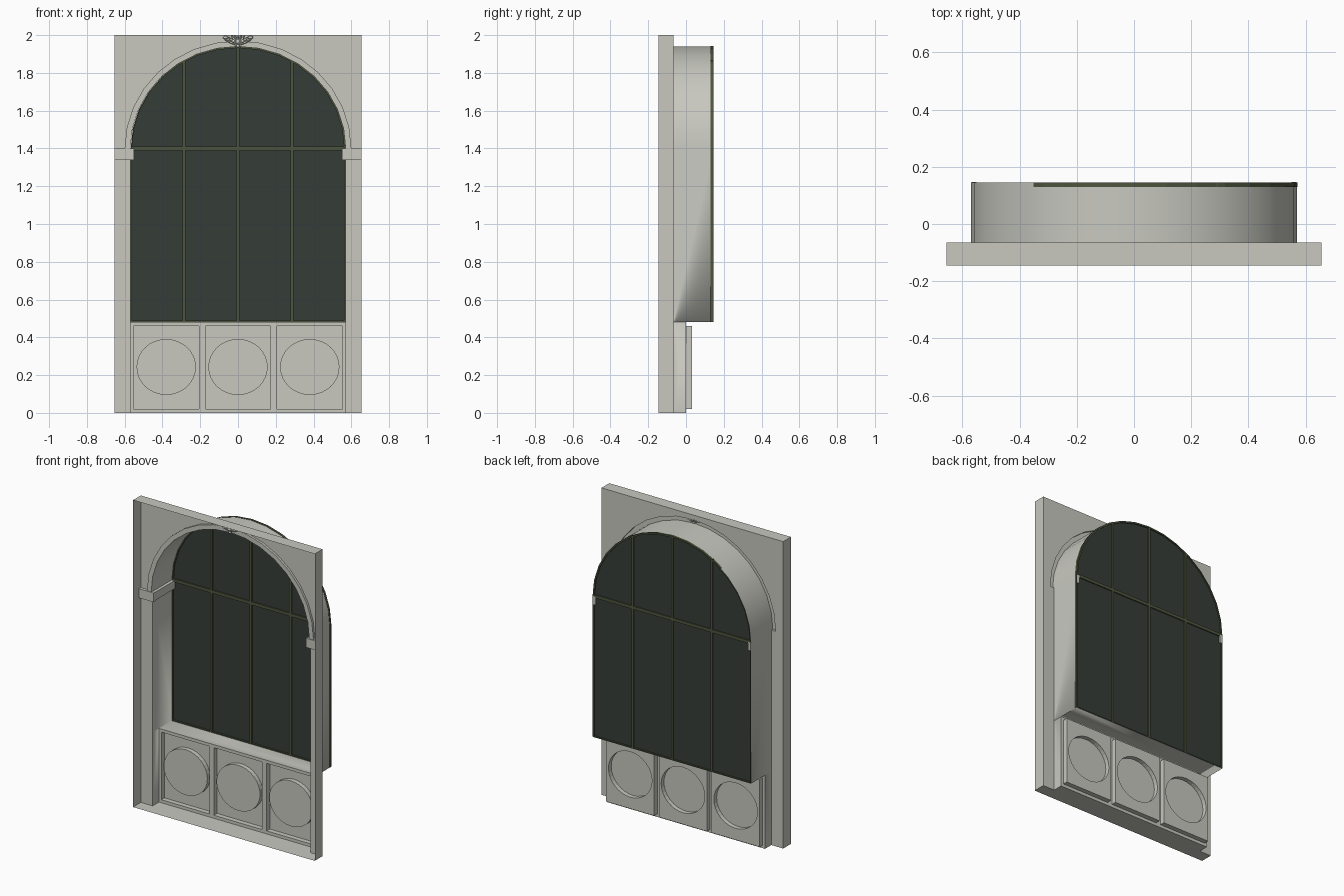
import bpy, bmesh, math
from mathutils import Matrix, Vector

if "Cube" in bpy.data.objects:
    bpy.data.objects.remove(bpy.data.objects["Cube"])


def material(name, rgb):
    m = bpy.data.materials.new(name)
    m.diffuse_color = (*rgb, 1)
    m.use_nodes = True
    m.node_tree.nodes["Principled BSDF"].inputs["Base Color"].default_value = m.diffuse_color
    return m


STONE = material("pale_stone", (0.58, 0.58, 0.53))
GLASS = material("dark_glass", (0.036, 0.046, 0.037))
GREEN = material("olive_frame", (0.075, 0.09, 0.048))

W, FRONT, WALL, BACK = 0.655, -0.145, -0.065, 0.145
JAMB, SILL, SPRING = 0.57, 0.48, 1.40


def finish(name, bm, mat, smooth=False):
    bmesh.ops.remove_doubles(bm, verts=bm.verts, dist=1e-5)
    me = bpy.data.meshes.new(name)
    bm.to_mesh(me)
    bm.free()
    me.materials.append(mat)
    if smooth:
        for p in me.polygons:
            p.use_smooth = True
        me.set_sharp_from_angle(angle=math.radians(35))
    ob = bpy.data.objects.new(name, me)
    bpy.context.collection.objects.link(ob)
    return ob


def face(bm, pts):
    return bm.faces.new([bm.verts.new(p) for p in pts])


def at(profile, y):
    return [(x, y, z) for x, z in profile]


def loft(bm, rings, closed=False):
    """Quads between successive rings of equal length."""
    for a, b in zip(rings, rings[1:]):
        n = len(a)
        for i in range(n if closed else n - 1):
            j = (i + 1) % n
            face(bm, [a[i], a[j], b[j], b[i]])


def box(bm, x0, x1, y0, y1, z0, z1):
    m = Matrix.Translation(((x0 + x1) / 2, (y0 + y1) / 2, (z0 + z1) / 2))
    m = m @ Matrix.Diagonal((x1 - x0, y1 - y0, z1 - z0, 1))
    bmesh.ops.create_cube(bm, size=1, matrix=m)


def arch(rx, rz, start=0, end=180, n=16):
    """Arch from right to left, as (x, z) points."""
    out = []
    for i in range(n + 1):
        a = math.radians(start + (end - start) * i / n)
        out.append((rx * math.cos(a), SPRING + rz * math.sin(a)))
    return out


def opening(rx, rz, bottom):
    return [(rx, bottom)] + arch(rx, rz) + [(-rx, bottom)]


# wall sheet with arched opening, two mirrored halves
bm = bmesh.new()
for s in (1, -1):
    half = [(W, 0), (W, 2), (0, 2)] + arch(0.6, 0.57, 90, 0, 8)
    half += [(0.6, 1.37), (JAMB, 1.37), (JAMB, 0)]
    pts = [(s * x, WALL, z) for x, z in half]
    face(bm, pts[::-s])
finish("wall", bm, STONE)

# shallow box rim in front of the wall, and the floor ledge
bm = bmesh.new()
rect = [(-W, 0), (W, 0), (W, 2), (-W, 2)]
loft(bm, [at(rect, FRONT), at(rect, WALL)], True)
face(bm, [(-JAMB, WALL, 0), (JAMB, WALL, 0), (JAMB, 0, 0), (-JAMB, 0, 0)])
finish("outer_rim", bm, STONE)

# raised moulding around the arch
bm = bmesh.new()
RING = -0.08
loft(bm, [at(opening(0.6, 0.57, 1.37), WALL), at(opening(0.6, 0.57, 1.37), RING),
          at(opening(JAMB, 0.54, 1.37), RING), at(opening(JAMB, 0.54, 1.37), WALL)])
finish("arch_moulding", bm, STONE, True)

# deep reveal, with the sill and the short lower jambs
bm = bmesh.new()
prof = opening(JAMB, 0.54, SILL)
loft(bm, [at(prof, WALL), at(prof, BACK)])
face(bm, [(-JAMB, 0, SILL), (JAMB, 0, SILL), (JAMB, BACK, SILL), (-JAMB, BACK, SILL)])
for s in (1, -1):
    face(bm, [(s * JAMB, WALL, 0), (s * JAMB, 0, 0), (s * JAMB, 0, SILL), (s * JAMB, WALL, SILL)])
finish("window_reveal", bm, STONE, True)

# impost blocks running back along the jambs
bm = bmesh.new()
for s in (1, -1):
    lo, hi = sorted((s * 0.55, s * (W - 0.001)))
    box(bm, lo, hi, -0.085, WALL, 1.34, SPRING)
    lo, hi = sorted((s * 0.55, s * (JAMB - 0.001)))
    box(bm, lo, hi, WALL, BACK + 0.001, 1.345, SPRING - 0.002)
finish("imposts", bm, STONE)

# lower apron: rails, recessed panels and raised round bosses
bm = bmesh.new()
HW, HH, CZ, DEPTH = 0.173, 0.22, 0.24, 0.032
centers = (-0.38, 0, 0.38)


def rail(x0, x1, z0, z1):
    face(bm, [(x0, 0, z0), (x1, 0, z0), (x1, 0, z1), (x0, 0, z1)])


rail(-JAMB, JAMB, 0, CZ - HH)
rail(-JAMB, JAMB, CZ + HH, SILL)
edges = [-JAMB] + [c + d for c in centers for d in (-HW, HW)] + [JAMB]
for x0, x1 in zip(edges[::2], edges[1::2]):
    rail(x0, x1, CZ - HH, CZ + HH)
for cx in centers:
    square, circle = [], []
    for i in range(32):
        c, s = math.cos(i * math.pi / 16), math.sin(i * math.pi / 16)
        m = max(abs(c), abs(s))
        square.append((cx + HW * c / m, CZ + HH * s / m))
        circle.append((cx + 0.157 * c, CZ + 0.003 + 0.148 * s))
    loft(bm, [at(square, 0), at(square, DEPTH), at(circle, DEPTH), at(circle, 0.003)], True)
    face(bm, at(circle, 0.003))
finish("apron_panels", bm, STONE)

# glass sheet
bm = bmesh.new()
face(bm, at(opening(0.568, 0.538, SILL + 0.002), 0.138))
finish("glass", bm, GLASS)

# glazing bars and rim, a hair to the right of the reveal
bm = bmesh.new()
Y0, Y1 = 0.13, BACK
for x in (-0.285, 0, 0.285):
    top = SPRING + 0.54 * math.sqrt(1 - (x / JAMB) ** 2)
    box(bm, x - 0.008, x + 0.008, Y0, Y1, SILL + 0.001, top - 0.002)
box(bm, -0.565, 0.565, Y0, Y1, SPRING - 0.011, SPRING + 0.009)
box(bm, -0.565, 0.565, Y0, Y1, SILL + 0.001, SILL + 0.008)
outer = [(x + 0.002, z) for x, z in opening(JAMB, 0.542, SILL + 0.001)]
inner = [(x, z) for x, z in opening(0.562, 0.532, SILL + 0.001)]
loft(bm, [at(outer, Y0), at(outer, Y1), at(inner, Y1), at(inner, Y0), at(outer, Y0)])
finish("glazing_bars", bm, GREEN)

# keystone ornament: a fan of leaves with scroll tips
bm = bmesh.new()


def blob(center, size, tilt=0):
    m = Matrix.Translation(Vector(center)) @ Matrix.Rotation(tilt, 4, 'Y') @ Matrix.Diagonal((*size, 1))
    bmesh.ops.create_icosphere(bm, subdivisions=2, radius=1, matrix=m)


for i in range(-4, 5):
    a = i * 0.29
    length = 0.026 + 0.0035 * abs(i)
    blob((length * math.sin(a), -0.08, 1.945 + length * math.cos(a)),
         (0.006, 0.011, length * 0.95), a)
for s in (1, -1):
    blob((s * 0.066, -0.08, 1.987), (0.014, 0.012, 0.009))
    blob((s * 0.024, -0.087, 1.968), (0.009, 0.01, 0.009))
blob((0, -0.088, 1.965), (0.012, 0.012, 0.014))
blob((0, -0.082, 1.943), (0.009, 0.01, 0.009))
finish("keystone_ornament", bm, STONE, True)
